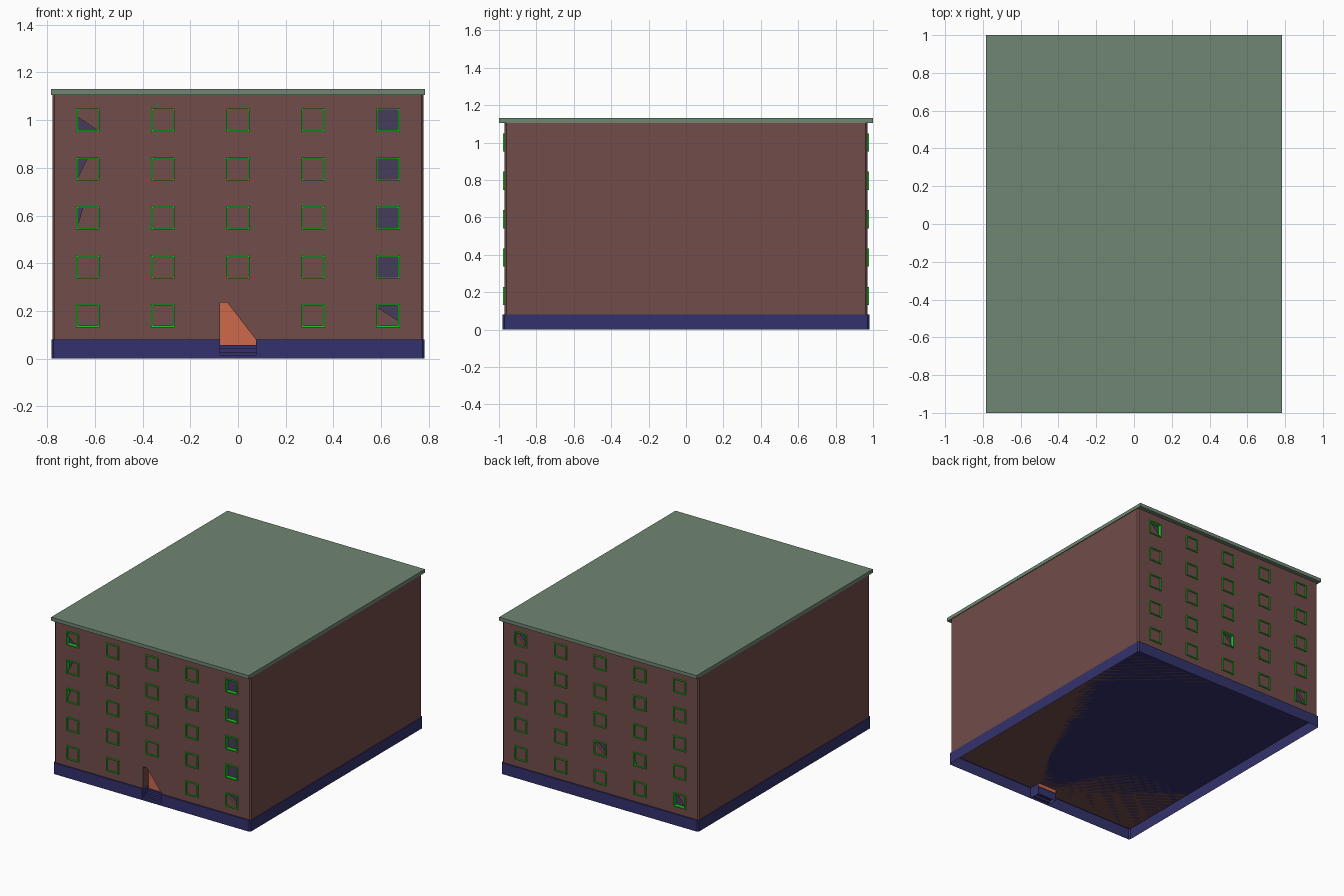
import bpy, bmesh

if "Cube" in bpy.data.objects:
    bpy.data.objects.remove(bpy.data.objects["Cube"])


def material(name, rgb):
    m = bpy.data.materials.new(name)
    m.diffuse_color = (*rgb, 1)
    m.use_nodes = True
    m.node_tree.nodes["Principled BSDF"].inputs["Base Color"].default_value = m.diffuse_color
    return m


WALL = material("brick", (0.165, 0.073, 0.068))
BASE = material("plinth_blue", (0.034, 0.031, 0.15))
ROOF = material("roof_green", (0.16, 0.24, 0.17))
DOOR = material("door_orange", (0.62, 0.14, 0.07))
FRAME = material("frame_green", (0.016, 0.6, 0.02))
GLASS = material("glass", (0.06, 0.046, 0.10))


def finish(bm, name, mat, recalc=True):
    if recalc:
        bmesh.ops.recalc_face_normals(bm, faces=bm.faces)
    me = bpy.data.meshes.new(name)
    bm.to_mesh(me)
    bm.free()
    me.materials.append(mat)
    ob = bpy.data.objects.new(name, me)
    bpy.context.collection.objects.link(ob)
    return ob


def prism(bm, points, offset, bottom=True):
    """Extrude a closed polygon of 3D points along offset."""
    a = [bm.verts.new(p) for p in points]
    b = [bm.verts.new([p[i] + offset[i] for i in range(3)]) for p in points]
    n = len(a)
    if bottom:
        bm.faces.new(a)
    bm.faces.new(b[::-1])
    for i in range(n):
        bm.faces.new((a[i], b[i], b[(i + 1) % n], a[(i + 1) % n]))


def box(bm, x0, x1, y0, y1, z0, z1):
    prism(bm, [(x0, y0, z0), (x1, y0, z0), (x1, y1, z0), (x0, y1, z0)], (0, 0, z1 - z0))


def plan(x, y, c):
    """Rectangle with chamfered corners, starting at the front left."""
    return [(-x + c, -y), (x - c, -y), (x, -y + c), (x, y - c),
            (x - c, y), (-x + c, y), (-x, y - c), (-x, -y + c)]


COLS = [-0.63, -0.315, 0, 0.315, 0.63]
ROWS = [0.18, 0.385, 0.59, 0.795, 1.0]
H = 0.048        # half window opening
DW = 0.075       # half door width
DEEP = -0.90     # back of the entrance recess

# Walls
bm = bmesh.new()
prism(bm, [(x, y, 0.08) for x, y in plan(0.779, 0.97, 0.01)], (0, 0, 1.025))
walls = finish(bm, "walls", WALL)

# Openings: (side, column, row, outline inside the window in units of H)
FULL = [(-1, -1), (1, -1), (1, 1), (-1, 1)]
openings = [(-1, 4, r, FULL) for r in range(1, 5)] + [
    (-1, 4, 0, [(-1, 1), (1, 1), (1, -0.5), (-1, 0.75)]),
    (-1, 0, 4, [(-1, 0.35), (-1, -1), (1, -1)]),
    (-1, 0, 3, [(-1, 1), (0, 1), (-1, -1)]),
    (-1, 0, 2, [(-1, 1), (-0.4, 1), (-1, -1)]),
    (1, 4, 4, [(1, 1), (-1, 1), (-1, -1)]),
    (1, 2, 1, [(1, 1), (-1, 1), (-1, -1)]),
    (1, 1, 1, [(1, 0.5), (1, -1), (0.5, -1)]),
    (1, 0, 0, [(1, 1), (1, -1), (-1, -1), (0.4, 1)]),
]
bm = bmesh.new()
for s, c, r, shape in openings:
    prism(bm, [(COLS[c] + u * H, s * 0.99, ROWS[r] + v * H) for u, v in shape],
          (0, -s * 0.04, 0))
entrance = [(-DW, 0.06), (-DW, 0.235), (-0.045, 0.235), (DW, 0.08), (DW, 0.06)]
prism(bm, [(x, -0.99, z) for x, z in entrance], (0, 0.99 + DEEP, 0))
cutter = finish(bm, "opening_cutter", WALL)
cutter.hide_render = True
mod = walls.modifiers.new("openings", 'BOOLEAN')
mod.operation, mod.solver, mod.object = 'DIFFERENCE', 'EXACT', cutter
bpy.context.view_layer.objects.active = walls
bpy.ops.object.modifier_apply(modifier=mod.name)
bpy.data.objects.remove(cutter)

# Window frames and panes on the front and back
for s, side in ((-1, "front"), (1, "back")):
    frames, panes = bmesh.new(), bmesh.new()
    for c, x in enumerate(COLS):
        for r, z in enumerate(ROWS):
            if s < 0 and c == 2 and r == 0:
                continue  # the door stands here
            o, i = 0.049, 0.042
            ya, yb = sorted((s * 0.978, s * 0.951))
            for a in (-1, 1):
                xa, xb = sorted((x + a * i, x + a * o))
                za, zb = sorted((z + a * i, z + a * o))
                box(frames, xa, xb, ya, yb, z - o, z + o)
                box(frames, x - i, x + i, ya, yb, za, zb)
            ya, yb = sorted((s * 0.946, s * 0.952))
            box(panes, x - H, x + H, ya, yb, z - H, z + H)
    finish(frames, "window_frames_" + side, FRAME)
    finish(panes, "window_panes_" + side, GLASS)

# Hollow plinth, open below, notched for the steps
BY = 0.98
outline = plan(0.783, BY, 0.01)
notch = [(-DW, -BY), (-DW, DEEP), (DW, DEEP), (DW, -BY)]
outline = outline[:1] + notch + outline[1:]
bm = bmesh.new()
prism(bm, [(x, y, 0) for x, y in outline], (0, 0, 0.08), bottom=False)
finish(bm, "plinth", BASE)

# Entrance steps
bm = bmesh.new()
N, TOP = 4, 0.056
profile = [(-BY, 0)]
for k in range(N):
    y, z = -BY + k * (DEEP + BY) / N, (k + 1) * TOP / N
    profile += [(y, z), (y + (DEEP + BY) / N, z)]
left, right = ([bm.verts.new((x, y, z)) for y, z in profile] for x in (-DW, DW))
for k in range(len(profile) - 1):
    bm.faces.new((left[k], right[k], right[k + 1], left[k + 1]))
finish(bm, "entrance_steps", BASE, recalc=False)

# Double door with handles
bm = bmesh.new()
for s in (-1, 1):
    xa, xb = sorted((0, s * DW))
    box(bm, xa, xb, DEEP - 0.006, DEEP + 0.004, TOP, 0.235)
finish(bm, "double_door", DOOR)
bm = bmesh.new()
for x in (-0.009, 0.009):
    box(bm, x - 0.003, x + 0.003, DEEP - 0.012, DEEP - 0.006, 0.142, 0.148)
finish(bm, "door_handles", DOOR)

# Flat roof slab
bm = bmesh.new()
box(bm, -0.784, 0.784, -1, 1, 1.105, 1.13)
finish(bm, "roof", ROOF)
